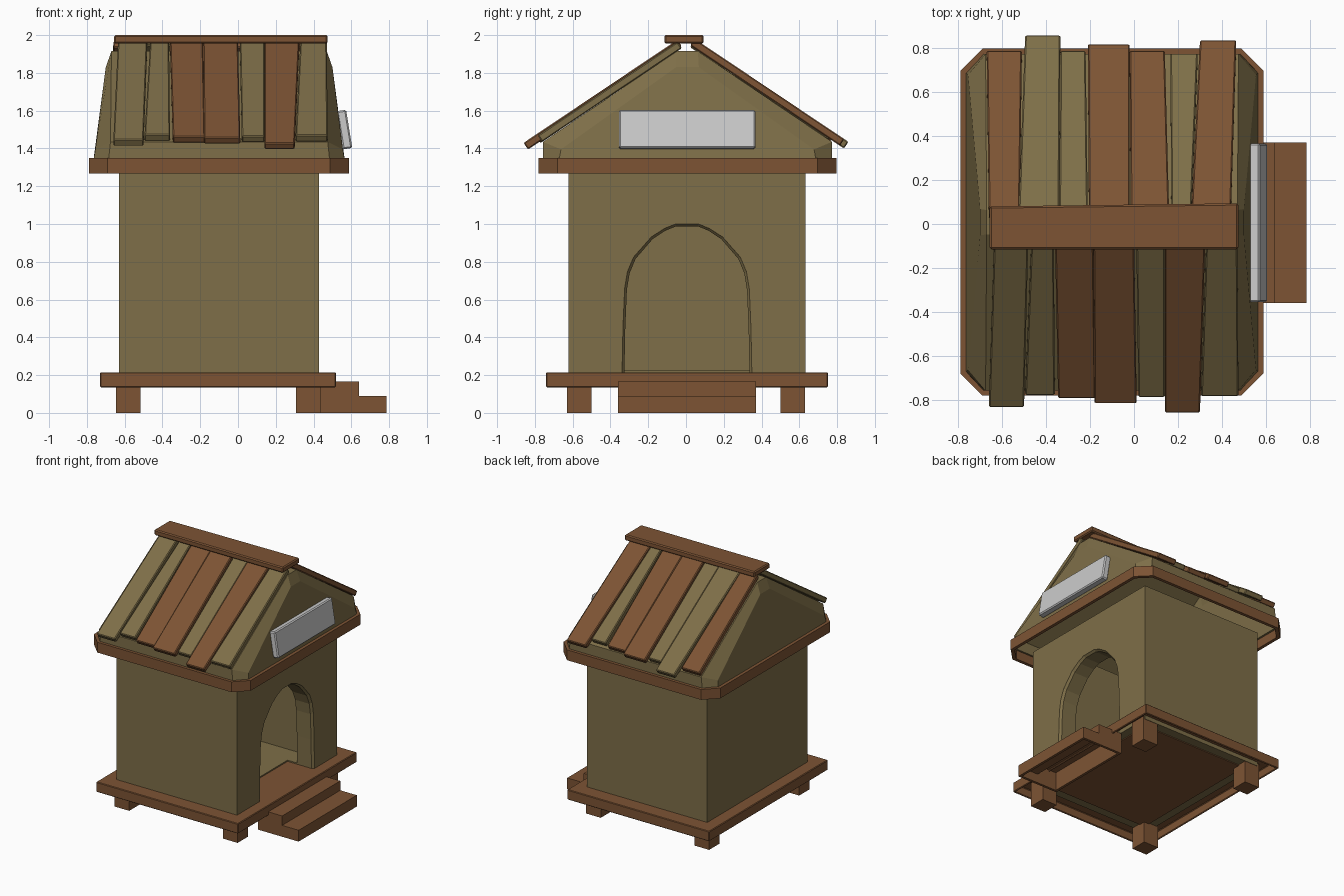
import bpy, bmesh
from mathutils import Vector

if "Cube" in bpy.data.objects:
    bpy.data.objects.remove(bpy.data.objects["Cube"])


def material(name, rgb):
    m = bpy.data.materials.new(name)
    m.diffuse_color = (*rgb, 1)
    m.use_nodes = True
    m.node_tree.nodes["Principled BSDF"].inputs["Base Color"].default_value = m.diffuse_color
    return m


OLIVE = material("olive_wood", (0.21, 0.158, 0.065))
BROWN = material("brown_wood", (0.205, 0.088, 0.034))


def loft(name, sections, mat=None, caps=(True, True), closed=True, bevel=0, shell=0):
    """Skin a list of equal-length point loops, with optional end caps."""
    bm = bmesh.new()
    rings = [[bm.verts.new(p) for p in s] for s in sections]
    n = len(rings[0])
    for a, b in zip(rings, rings[1:]):
        for i in range(n if closed else n - 1):
            j = (i + 1) % n
            bm.faces.new((a[i], a[j], b[j], b[i]))
    if caps[0]:
        bm.faces.new(rings[0][::-1])
    if caps[1]:
        bm.faces.new(rings[-1])
    bmesh.ops.recalc_face_normals(bm, faces=bm.faces)
    me = bpy.data.meshes.new(name)
    bm.to_mesh(me)
    bm.free()
    ob = bpy.data.objects.new(name, me)
    bpy.context.collection.objects.link(ob)
    if mat:
        me.materials.append(mat)
    if shell:
        s = ob.modifiers.new("shell", 'SOLIDIFY')
        s.thickness, s.offset = shell, -1
    if bevel:
        b = ob.modifiers.new("bevel", 'BEVEL')
        b.width, b.segments = bevel, 1
    return ob


def rect(x0, x1, y0, y1, z):
    return [(x0, y0, z), (x1, y0, z), (x1, y1, z), (x0, y1, z)]


def box(name, x, y, z, mat=None, bevel=0):
    return loft(name, [rect(*x, *y, z[0]), rect(*x, *y, z[1])], mat, bevel=bevel)


def cut(ob, cutter):
    cutter.hide_render = True
    cutter.display_type = 'WIRE'
    m = ob.modifiers.new("cut", 'BOOLEAN')
    m.operation, m.object, m.solver = 'DIFFERENCE', cutter, 'EXACT'


# Platform: thin tray turned upside down, on four legs
loft("platform", [rect(-0.73, 0.518, -0.74, 0.752, z) for z in (0.135, 0.215)],
     BROWN, caps=(False, True), shell=0.02, bevel=0.005)
box("floor_panel", (-0.56, 0.36), (-0.55, 0.56), (0.165, 0.2), BROWN)
for i, x in enumerate((-0.645, 0.308)):
    for j, y in enumerate((-0.63, 0.5)):
        box(f"leg_{i}{j}", (x, x + 0.13), (y, y + 0.13), (0, 0.195), BROWN)

# Hollow body, open into the roof, with arched doorway in the +x wall
body = box("body", (-0.63, 0.428), (-0.623, 0.633), (0.172, 1.28), OLIVE)
cut(body, box("room_cutter", (-0.49, 0.285), (-0.48, 0.49), (0.225, 1.5)))
half = [(0.347, 0.2), (0.342, 0.45), (0.333, 0.66), (0.318, 0.75), (0.285, 0.828),
        (0.19, 0.935), (0.12, 0.98), (0.06, 1.004)]
arch = half + [(-y, z) for y, z in half[::-1]]
sections = [[(x, 0.005 + y * s, 0.2 + (z - 0.2) * t) for y, z in arch]
            for x, s, t in ((0.45, 1.0, 1.0), (0.425, 0.99, 0.995), (0.41, 0.955, 0.98), (0.2, 0.955, 0.98))]
cut(body, loft("door_cutter", sections))

# Entrance steps, open underneath
stairs = [(0.43, 0), (0.43, 0.165), (0.64, 0.165), (0.64, 0.09), (0.785, 0.09), (0.785, 0)]
outer = loft("steps", [[(x, y, z) for x, z in stairs] for y in (-0.36, 0.37)], BROWN)
hollow = [(0.45, -0.05), (0.45, 0.145), (0.62, 0.145), (0.62, 0.07), (0.765, 0.07), (0.765, -0.05)]
cut(outer, loft("steps_cutter", [[(x, y, z) for x, z in hollow] for y in (-0.34, 0.35)]))


# Eave ring with chamfered corners
def octagon(d, z):
    x0, x1, y0, y1, c = -0.79 + d, 0.588 - d, -0.78 + d, 0.797 - d, 0.1 - d * 0.4
    return [(x0 + c, y0, z), (x1 - c, y0, z), (x1, y0 + c, z), (x1, y1 - c, z),
            (x1 - c, y1, z), (x0 + c, y1, z), (x0, y1 - c, z), (x0, y0 + c, z)]


loft("eave_frame", [octagon(0, 1.268), octagon(0, 1.35), octagon(0.025, 1.35),
                    octagon(0.025, 1.268), octagon(0, 1.268)], BROWN, caps=(False, False))

# Roof shell: gable profile lofted along x, chamfered at both ends, open below
CX = -0.1


def gable(pts, side):
    return [(CX + side * h, 0.008 - y, z) for y, z, h in pts] + \
           [(CX + side * h, 0.008 + y, z) for y, z, h in pts[::-1]]


face = [(0.68, 1.34, 0.665), (0.67, 1.395, 0.655), (0.06, 1.83, 0.60)]
edge = [(0.765, 1.34, 0.585), (0.765, 1.435, 0.575), (0.055, 1.915, 0.57)]
loft("roof_shell", [gable(face, -1), gable(edge, -1), gable(edge, 1), gable(face, 1)],
     OLIVE, closed=False, shell=0.02)


# Uneven roof planks: top x0, x1, bottom x0, x1, reach in y, colour
def plank(name, side, t0, t1, b0, b1, reach, mat, lift):
    slope = 0.67
    nrm = Vector((0, side * 0.557, 0.831))

    def pt(x, y):
        y0 = y - (0.008 if side > 0 else 0)
        return Vector((x, side * y, 1.952 + lift - slope * (y0 - 0.08)))
    top = [pt(t0, 0.045), pt(t1, 0.045), pt(b1, reach), pt(b0, reach)]
    loft(name, [[p - nrm * 0.042 for p in top], top], mat, bevel=0.006)


front = [(-0.635, -0.48, -0.66, -0.5, 0.835, OLIVE), (-0.465, -0.365, -0.495, -0.36, 0.78, OLIVE),
         (-0.36, -0.185, -0.345, -0.175, 0.795, BROWN), (-0.185, 0.0, -0.18, 0.012, 0.818, BROWN),
         (0.01, 0.14, 0.02, 0.14, 0.79, OLIVE), (0.14, 0.325, 0.14, 0.3, 0.86, BROWN),
         (0.33, 0.47, 0.305, 0.475, 0.785, OLIVE)]
back = [(-0.66, -0.52, -0.67, -0.51, 0.79, BROWN), (-0.525, -0.34, -0.495, -0.335, 0.86, OLIVE),
        (-0.34, -0.21, -0.335, -0.22, 0.79, OLIVE), (-0.205, -0.02, -0.21, -0.02, 0.82, BROWN),
        (-0.015, 0.16, -0.02, 0.14, 0.79, BROWN), (0.17, 0.26, 0.165, 0.29, 0.777, OLIVE),
        (0.26, 0.44, 0.3, 0.465, 0.838, BROWN)]
for label, side, rows in (("front", -1, front), ("back", 1, back)):
    for i, row in enumerate(rows):
        plank(f"{label}_plank_{i + 1}", side, *row, lift=0 if row[4] > 0.8 else -0.01)

# Ridge board
ridge = [(-0.657, -0.115), (0.475, -0.115), (0.475, 0.094), (-0.657, 0.08)]
loft("ridge_board", [[(x, y, z) for x, y in ridge] for z in (1.955, 2.0)], BROWN, bevel=0.008)

# Blank tilted sign over the doorway
sign = [(0.555, 1.395), (0.605, 1.403), (0.572, 1.605), (0.522, 1.597)]
loft("sign", [[(x, y, z) for x, z in sign] for y in (-0.355, 0.367)], bevel=0.008)
